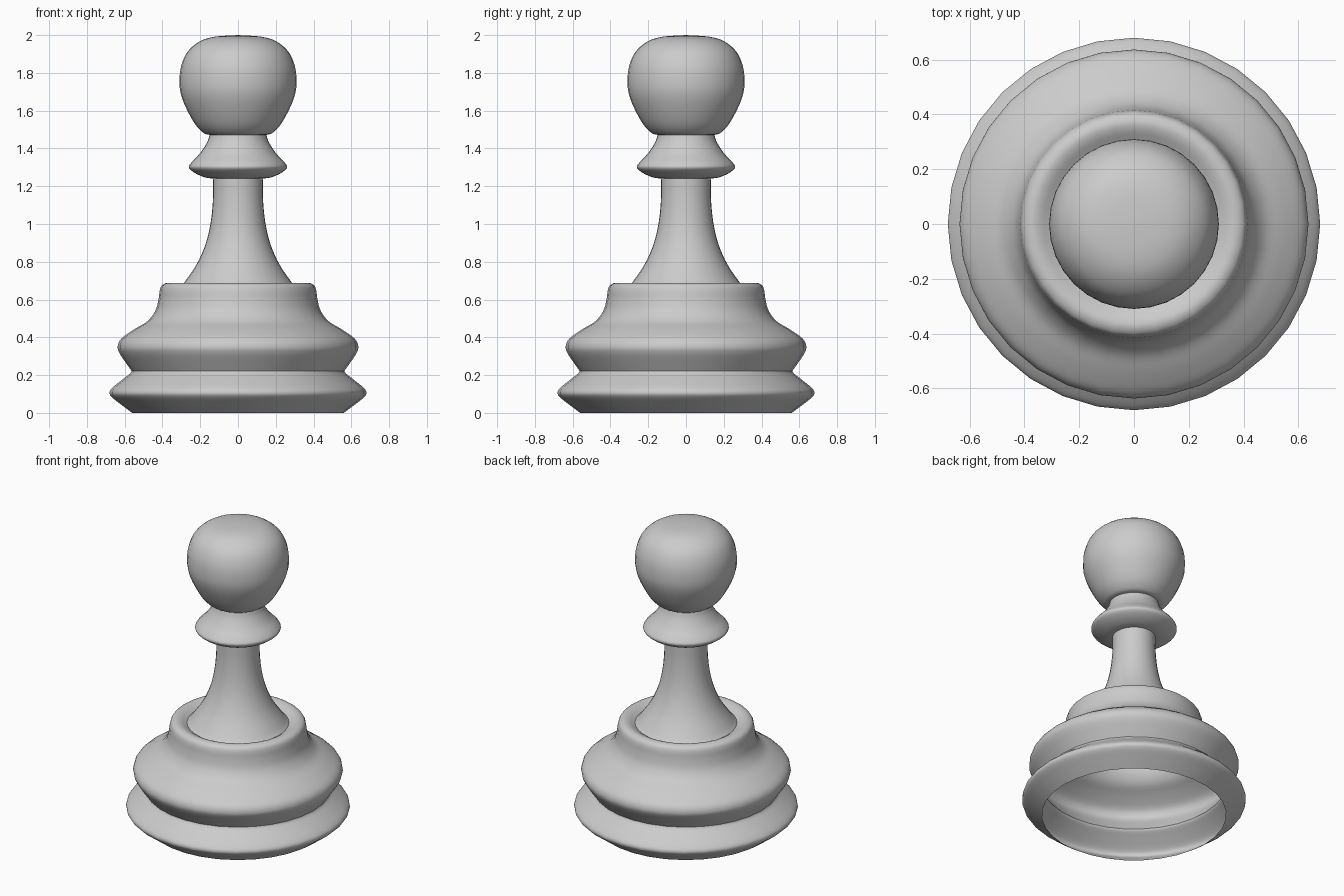
import bpy, bmesh, math
from mathutils import Vector

if "Cube" in bpy.data.objects:
    bpy.data.objects.remove(bpy.data.objects["Cube"])

SIDES = 32


def smooth_profile(pts, steps=4):
    """Catmull-Rom curve through (radius, height) points."""
    p = [Vector(q) for q in pts]
    p = [2 * p[0] - p[1]] + p + [2 * p[-1] - p[-2]]
    out = []
    for i in range(1, len(p) - 2):
        a, b, c, d = p[i - 1:i + 3]
        for s in range(steps):
            t = s / steps
            out.append(0.5 * (2 * b + (c - a) * t + (2 * a - 5 * b + 4 * c - d) * t * t
                              + (3 * b - a - 3 * c + d) * t ** 3))
    return out + [p[-2]]


def lathe(name, pts):
    bm = bmesh.new()
    verts = [bm.verts.new((max(q.x, 0), 0, q.y)) for q in smooth_profile(pts)]
    edges = [bm.edges.new(e) for e in zip(verts, verts[1:])]
    bmesh.ops.spin(bm, geom=verts + edges, cent=(0, 0, 0), axis=(0, 0, 1),
                   angle=math.tau, steps=SIDES, use_duplicate=False)
    bmesh.ops.remove_doubles(bm, verts=bm.verts, dist=1e-4)
    bmesh.ops.recalc_face_normals(bm, faces=bm.faces)
    # open shells: make sure the faces look outward
    if sum(f.normal.dot(Vector((f.calc_center_median().x, f.calc_center_median().y, 0)))
           * f.calc_area() for f in bm.faces) < 0:
        bmesh.ops.reverse_faces(bm, faces=bm.faces)
    for f in bm.faces:
        f.smooth = True
    me = bpy.data.meshes.new(name)
    bm.to_mesh(me)
    bm.free()
    ob = bpy.data.objects.new(name, me)
    bpy.context.collection.objects.link(ob)
    return ob


# Flared foot ring, open underneath
lathe("foot", [(0.56, 0), (0.62, 0.045), (0.668, 0.083), (0.68, 0.107), (0.665, 0.133),
               (0.61, 0.178), (0.572, 0.208), (0.563, 0.222)])

# Bulging base with a stepped rim
lathe("base", [(0.563, 0.222), (0.59, 0.26), (0.627, 0.315), (0.637, 0.352), (0.618, 0.393),
               (0.55, 0.442), (0.48, 0.485), (0.438, 0.54), (0.421, 0.60), (0.414, 0.65),
               (0.402, 0.676), (0.375, 0.688), (0.345, 0.682), (0.31, 0.662)])

# Tapering stem
lathe("stem", [(0.31, 0.662), (0.285, 0.69), (0.22, 0.785), (0.173, 0.89), (0.146, 1.0),
               (0.133, 1.12), (0.131, 1.24)])

# Collar below the head
lathe("collar", [(0.131, 1.24), (0.175, 1.247), (0.225, 1.268), (0.26, 1.298), (0.245, 1.328),
                 (0.20, 1.376), (0.165, 1.43), (0.15, 1.472)])

# Rounded head with flattened crown
lathe("head", [(0.15, 1.472), (0.182, 1.482), (0.228, 1.53), (0.275, 1.615), (0.303, 1.69),
               (0.31, 1.76), (0.30, 1.84), (0.265, 1.915), (0.20, 1.968), (0.12, 1.992), (0, 2.0)])
